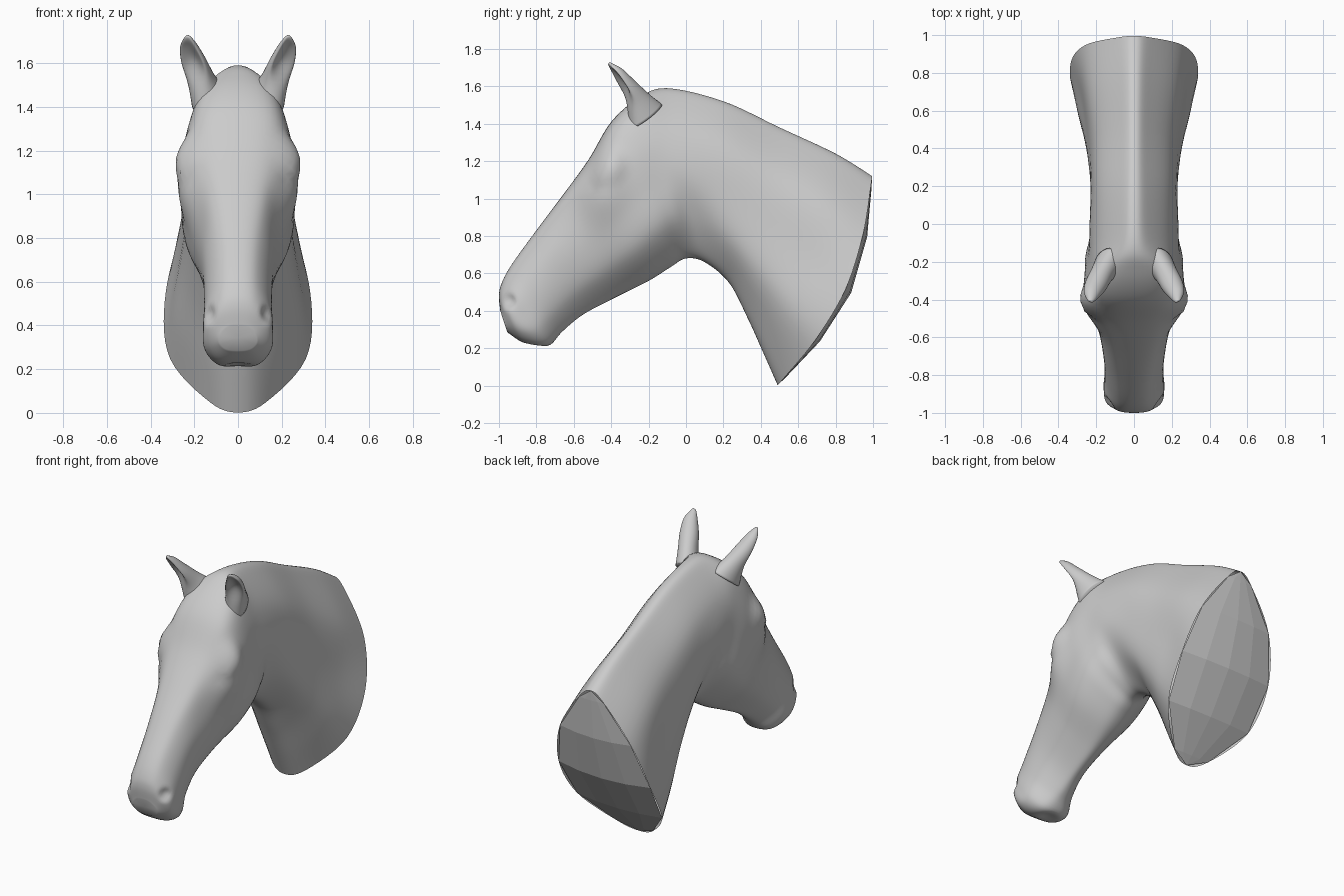
import bpy, bmesh, math
from mathutils import Vector as V

if "Cube" in bpy.data.objects:
    bpy.data.objects.remove(bpy.data.objects["Cube"])

# Sections: crest/brow (y, z), throat/chin (y, z), then half widths at depths T
T = [0, .05, .25, .5, .75, .95, 1]
SECTIONS = [
    (-.993, .40, -.955, .285, .04, .07, .085, .08, .05),
    (-1.0, .48, -.86, .225, .07, .13, .15, .14, .09),
    (-.985, .55, -.74, .21, .08, .145, .16, .15, .09),
    (-.93, .65, -.66, .29, .08, .14, .155, .13, .06),
    (-.80, .83, -.55, .38, .09, .15, .16, .13, .05),
    (-.65, 1.03, -.38, .47, .12, .18, .195, .165, .06),
    (-.52, 1.21, -.20, .56, .16, .265, .25, .22, .09),
    (-.40, 1.41, -.08, .635, .17, .25, .26, .24, .10),
    (-.25, 1.54, 0, .68, .145, .22, .24, .22, .09),
    (-.10, 1.59, .10, .66, .08, .195, .235, .18, .08),
    (.20, 1.52, .23, .55, .07, .195, .23, .21, .09),
    (.50, 1.38, .33, .36, .07, .205, .245, .24, .10),
    (.80, 1.24, .42, .16, .08, .24, .28, .285, .12),
    (.995, 1.12, .49, .002, .09, .26, .335, .31, .13),
]
BOW = {11: .02, 12: .06, 13: .12}
M = 6   # interpolation steps


def catmull(a, b, c, d, t):
    return .5 * (2*b + (c-a)*t + (2*a-5*b+4*c-d)*t*t + (3*b-a-3*c+d)*t**3)


def section_ring(i):
    ty, tz, by, bz, *w = SECTIONS[i]
    top, bot = V((0, ty, tz)), V((0, by, bz))
    ax = bot - top
    n = V((0, -ax.z, ax.y)).normalized()
    half = [top.lerp(bot, t) + n * BOW.get(i, 0) * math.sin(math.pi*t) + V((x, 0, 0))
            for t, x in zip(T, [0] + w + [0])]
    ring = half + [V((-p.x, p.y, p.z)) for p in half[-2:0:-1]]
    k = len(ring)
    return [catmull(ring[j-1], ring[j], ring[(j+1) % k], ring[(j+2) % k], s/M)
            for j in range(k) for s in range(M)]


def loft(name, rings, cap_end=True):
    bm = bmesh.new()
    vs = [[bm.verts.new(p) for p in r] for r in rings]
    n = len(vs[0])
    for a, b in zip(vs, vs[1:]):
        for j in range(n):
            bm.faces.new((a[j], a[(j+1) % n], b[(j+1) % n], b[j]))
    for r in ([vs[0], vs[-1]] if cap_end else [vs[0]]):
        mid = bm.verts.new(sum((v.co for v in r), V()) / n)
        for j in range(n):
            bm.faces.new((r[j], r[(j+1) % n], mid))
    return finish(name, bm, True)


def finish(name, bm, smooth):
    bmesh.ops.recalc_face_normals(bm, faces=bm.faces)
    me = bpy.data.meshes.new(name)
    bm.to_mesh(me)
    bm.free()
    ob = bpy.data.objects.new(name, me)
    bpy.context.collection.objects.link(ob)
    for p in me.polygons:
        p.use_smooth = smooth
    return ob


def push(ob, centre, radius, move):
    """Soft dent or bulge, applied to both sides."""
    for v in ob.data.vertices:
        s = max(-1, min(1, v.co.x / .02))
        d = (V((abs(v.co.x), v.co.y, v.co.z)) - V(centre)).length / radius
        if d < 1:
            f = (1 - d*d)**2
            v.co += V((move[0]*s, move[1], move[2])) * f


# Head and neck in one skin
keys = [section_ring(i) for i in range(len(SECTIONS))]
last = len(keys) - 1
rings = []
for i in range(last):
    for s in range(M):
        rings.append([catmull(a, b, c, d, s/M) for a, b, c, d in
                      zip(keys[max(i-1, 0)], keys[i], keys[i+1], keys[min(i+2, last)])])
rings.append(keys[-1])
head = loft("head_and_neck", rings, cap_end=False)
# nostrils, brow bones, eyes, mouth notch
push(head, (.135, -.95, .45), .055, (-.015, .015, 0))
push(head, (.25, -.43, 1.18), .14, (.035, 0, 0))
push(head, (.24, -.52, 1.08), .06, (-.012, 0, 0))
push(head, (.25, -.475, 1.10), .035, (.012, 0, 0))
push(head, (0, -.80, .22), .08, (0, 0, .02))

# Flat faceted cut surface at the base of the neck
bm = bmesh.new()
grid = []
for k, t in enumerate(T):
    p = keys[-1][k * M]
    cols = [-1, -.5, 0, .5, 1] if 0 < k < len(T) - 1 else [0]
    grid.append([bm.verts.new(V((p.x*c, p.y, p.z)) +
                 V((0, .91, -.41)) * .035 * (1-c*c) * math.sin(math.pi*t)) for c in cols])
for a, b in zip(grid, grid[1:]):
    for j in range(4):
        if len(a) == 1:
            bm.faces.new((a[0], b[j], b[j+1]))
        elif len(b) == 1:
            bm.faces.new((a[j], b[0], a[j+1]))
        else:
            bm.faces.new((a[j], b[j], b[j+1], a[j+1]))
cap = finish("neck_base", bm, False)
# the open cut must face backwards
if sum(p.normal.y for p in cap.data.polygons) < 0:
    cap.data.flip_normals()

# Cupped ears: centre x, y, z, half width, half depth, hollow
EAR = [(.135, -.215, 1.44, .075, .11, 0), (.168, -.262, 1.52, .062, .075, .2),
       (.203, -.325, 1.605, .058, .055, 1.1), (.226, -.372, 1.675, .042, .035, 1.0),
       (.231, -.405, 1.715, .018, .013, .5), (.232, -.41, 1.728, .003, .003, 0)]


def ear(name, side):
    ctrl, out = [V(e[:3]) for e in EAR], []
    axis = (ctrl[-1] - ctrl[0]).normalized()
    u = V((.93, .37, 0))
    u = (u - axis * u.dot(axis)).normalized()
    v = u.cross(axis)
    for i in range(len(EAR) - 1):
        idx = [max(i-1, 0), i, i+1, min(i+2, len(EAR)-1)]
        for s in range(5 if i < len(EAR) - 2 else 6):
            x, y, z, w, d, h = [catmull(*[EAR[q][c] for q in idx], s/5) for c in range(6)]
            ring = []
            for j in range(32):
                a = 2*math.pi*j/32
                depth = math.sin(a)
                if depth > 0:
                    depth *= 1 - h * depth
                p = V((x, y, z)) + u*w*math.cos(a) + v*d*depth
                ring.append(V((p.x*side, p.y, p.z)))
            out.append(ring)
    return loft(name, out)


ear("right_ear", 1)
ear("left_ear", -1)
